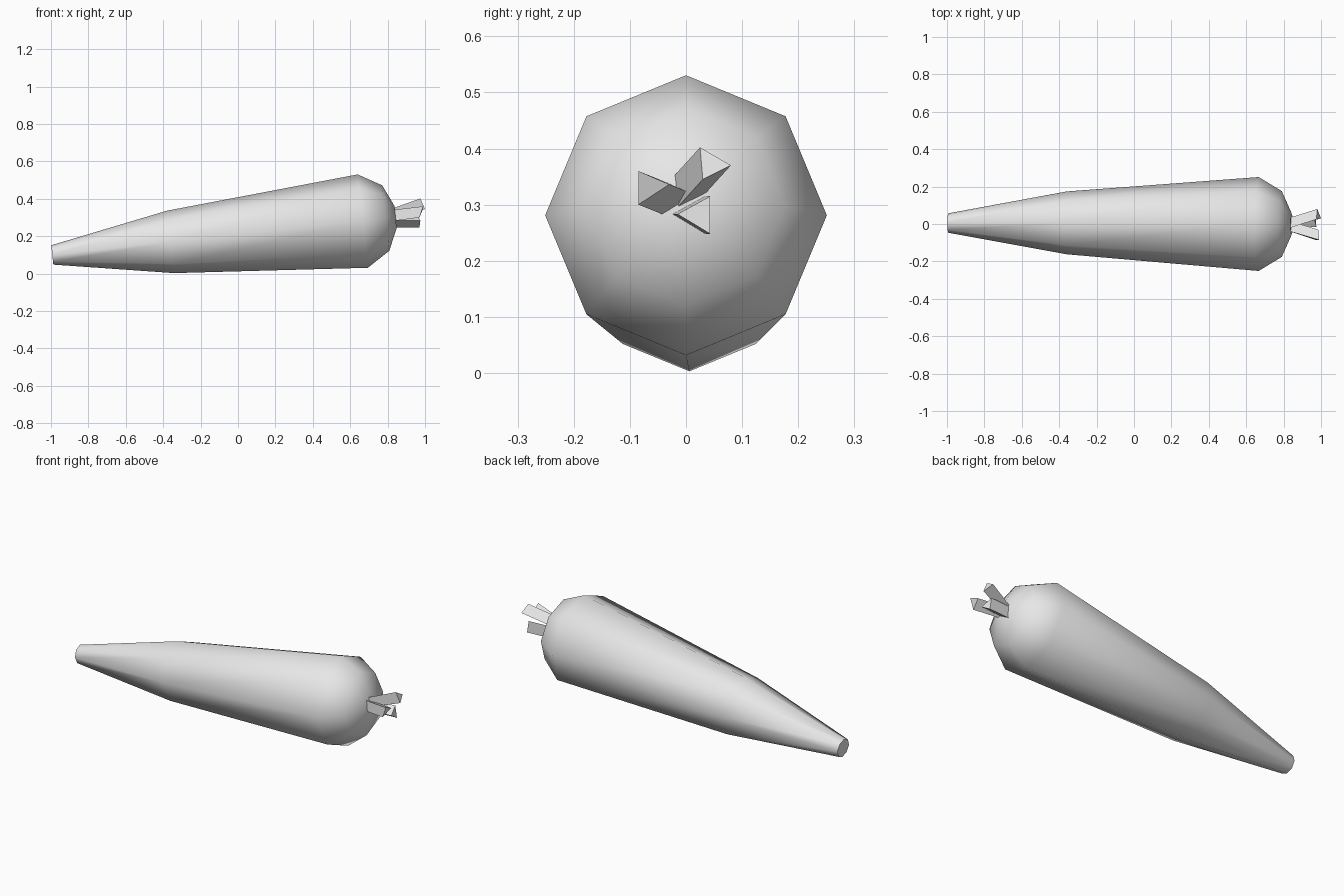
import bpy, bmesh, math
from mathutils import Vector

cube = bpy.data.objects.get("Cube")
if cube:
    bpy.data.objects.remove(cube, do_unlink=True)

grey = bpy.data.materials.new("plain_grey")
grey.use_nodes = True
grey.diffuse_color = (0.8, 0.8, 0.8, 1)
grey.node_tree.nodes["Principled BSDF"].inputs["Base Color"].default_value = (0.8, 0.8, 0.8, 1)


def loft(name, rings, smooth):
    """Skin a list of equal-length point rings and close both ends."""
    bm = bmesh.new()
    loops = [[bm.verts.new(p) for p in ring] for ring in rings]
    n = len(loops[0])
    for a, b in zip(loops, loops[1:]):
        for i in range(n):
            j = (i + 1) % n
            bm.faces.new((a[i], a[j], b[j], b[i]))
    bm.faces.new(loops[0])
    bm.faces.new(loops[-1])
    bmesh.ops.recalc_face_normals(bm, faces=bm.faces)
    mesh = bpy.data.meshes.new(name)
    bm.to_mesh(mesh)
    bm.free()
    mesh.materials.append(grey)
    obj = bpy.data.objects.new(name, mesh)
    bpy.context.collection.objects.link(obj)
    if smooth:
        bpy.ops.object.select_all(action='DESELECT')
        obj.select_set(True)
        bpy.context.view_layer.objects.active = obj
        bpy.ops.object.shade_smooth_by_angle(angle=math.radians(60))
    return obj


# Root body: eight-sided rings square to a gently rising axis
TILT = math.radians(6.2)
UP = Vector((-math.sin(TILT), 0, math.cos(TILT)))
SIDE = Vector((0, 1, 0))


def body_ring(x, y, z, r):
    turns = [math.tau * i / 8 for i in range(8)]
    return [Vector((x, y, z)) + r * (math.cos(t) * UP + math.sin(t) * SIDE) for t in turns]


profile = [
    (-0.993, 0.005, 0.10, 0.052),
    (-0.36, 0.006, 0.17, 0.168),
    (0.667, 0, 0.281, 0.251),
    (0.79, 0, 0.297, 0.176),
    (0.842, 0, 0.304, 0.06),
]
loft("root_body", [body_ring(*p) for p in profile], True)


# Cut leaf stalks: three-sided prisms fanning out of the crown
def stalk(name, end, shift):
    base = [(0.82, y + shift[0], z + shift[1]) for x, y, z in end]
    loft(name, [base, end], False)


stalk("right_stalk", [(0.99, -0.085, 0.36), (0.97, -0.085, 0.30), (0.985, -0.03, 0.336)], (0.05, -0.02))
stalk("upper_stalk", [(0.975, 0.025, 0.402), (0.98, 0.08, 0.37), (1.0, 0.03, 0.345)], (-0.05, -0.055))
stalk("lower_stalk", [(0.96, 0.043, 0.315), (0.97, 0.043, 0.248), (0.975, -0.015, 0.283)], (-0.01, 0))
